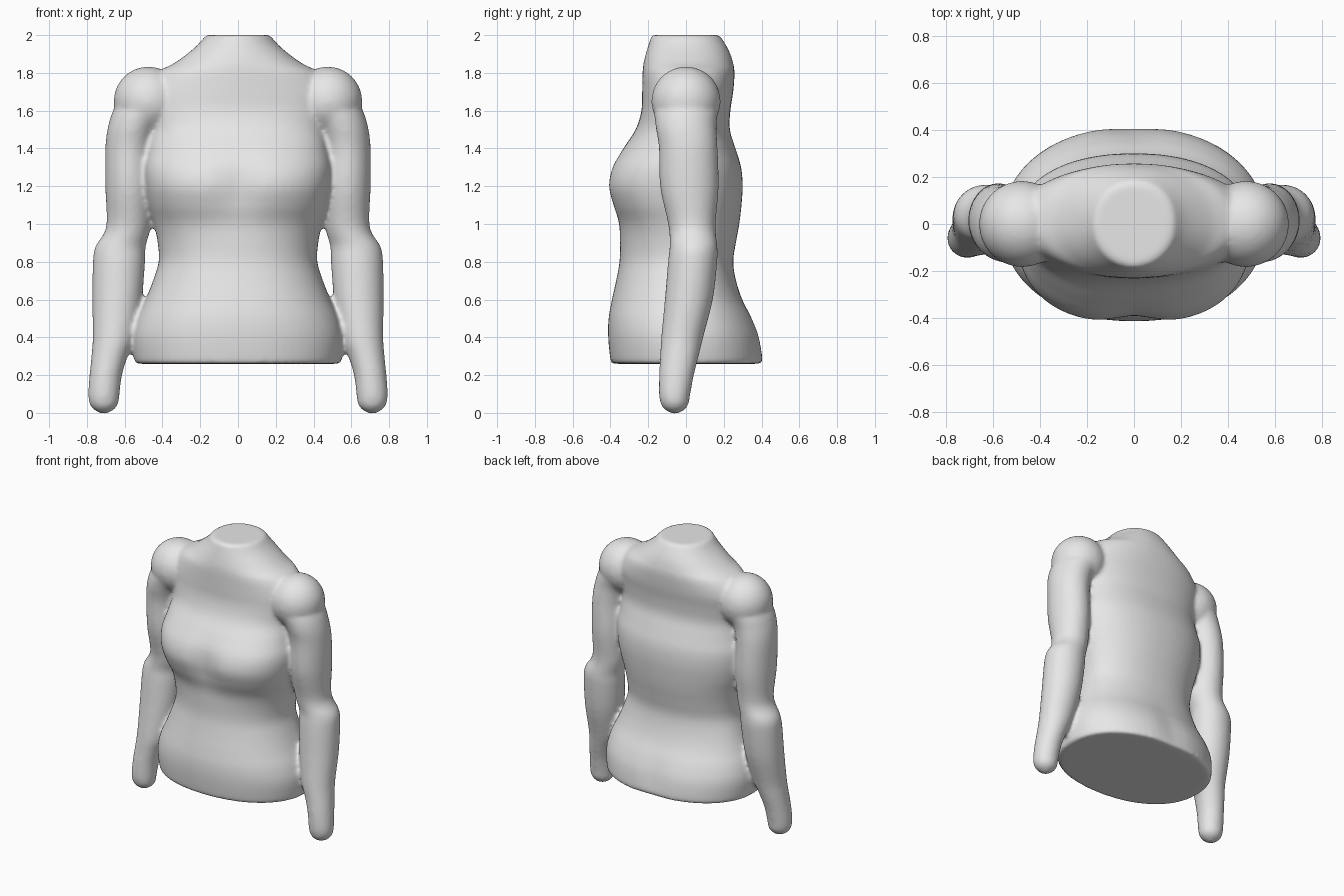
import bpy, bmesh, math

# torso slices: z, half width, front depth, back depth, front squareness
TORSO = [
    (0.26, 0.535, 0.39, 0.40, 2.2), (0.28, 0.548, 0.40, 0.412, 2.2),
    (0.40, 0.558, 0.412, 0.395, 2.2), (0.50, 0.535, 0.41, 0.355, 2.2),
    (0.60, 0.490, 0.392, 0.30, 2.2), (0.70, 0.450, 0.37, 0.265, 2.2),
    (0.80, 0.420, 0.352, 0.25, 2.2), (0.90, 0.425, 0.35, 0.264, 2.2),
    (1.00, 0.445, 0.358, 0.282, 2.3), (1.10, 0.475, 0.395, 0.294, 2.5),
    (1.20, 0.495, 0.42, 0.30, 2.6), (1.30, 0.50, 0.398, 0.292, 2.6),
    (1.40, 0.48, 0.335, 0.262, 2.5), (1.50, 0.47, 0.267, 0.232, 2.3),
    (1.60, 0.49, 0.236, 0.235, 2.2), (1.70, 0.50, 0.232, 0.25, 2.0),
    (1.80, 0.43, 0.23, 0.257, 2.0), (1.85, 0.34, 0.225, 0.25, 2.0),
    (1.90, 0.27, 0.213, 0.235, 2.0), (1.95, 0.212, 0.198, 0.21, 2.0),
    (2.001, 0.168, 0.182, 0.177, 2.0),
]
# arm slices: z, centre x, centre y, half width, half depth
ARM = [
    (-0.004, 0.71, -0.06, 0.015, 0.015), (0.015, 0.71, -0.06, 0.05, 0.05),
    (0.045, 0.71, -0.06, 0.075, 0.073), (0.10, 0.71, -0.06, 0.083, 0.083),
    (0.20, 0.70, -0.05, 0.086, 0.092), (0.30, 0.68, -0.035, 0.096, 0.102),
    (0.40, 0.657, -0.02, 0.112, 0.111), (0.60, 0.64, 0.015, 0.131, 0.127),
    (0.80, 0.63, 0.035, 0.138, 0.13), (0.88, 0.622, 0.04, 0.133, 0.126),
    (0.95, 0.59, 0.035, 0.12, 0.123), (1.02, 0.577, 0.03, 0.118, 0.128),
    (1.20, 0.575, 0.018, 0.127, 0.155), (1.40, 0.575, 0.012, 0.127, 0.155),
    (1.52, 0.55, 0.0, 0.137, 0.161), (1.62, 0.49, 0.0, 0.16, 0.165),
    (1.70, 0.47, 0.0, 0.10, 0.10),
]
SIDES = 64


def resample(rows, steps=5):
    """Smooth curve through the slices."""
    out = []
    for i in range(len(rows) - 1):
        a, b, c, d = (rows[max(0, min(len(rows) - 1, i + k))] for k in (-1, 0, 1, 2))
        for s in range(steps):
            t = s / steps
            out.append([0.5 * (2 * q + (r - p) * t + (2 * p - 5 * q + 4 * r - u) * t * t
                               + (3 * q - p - 3 * r + u) * t ** 3)
                        for p, q, r, u in zip(a, b, c, d)])
    return out + [list(rows[-1])]


def spow(v, e):
    return math.copysign(abs(v) ** e, v)


def bump(v, mid, size):
    return math.exp(-((v - mid) / size) ** 2)


def torso_ring(row):
    z, w, front, back, sq = row
    pts = []
    for i in range(SIDES):
        a = 2 * math.pi * i / SIDES
        c, s = math.cos(a), math.sin(a)
        n = sq if s < 0 else 2.2
        x = w * spow(c, 2 / n)
        y = (front if s < 0 else back) * spow(s, 2 / n)
        # shallow centre dips at the chest and the seat
        if s < 0:
            y += 0.032 * bump(z, 1.2, 0.14) * bump(x, 0, 0.11) * -s
        else:
            y -= 0.014 * bump(z, 0.4, 0.15) * bump(x, 0, 0.1) * s
        pts.append((x, y, z))
    return pts


def arm_ring(row, side):
    z, cx, cy, rx, ry = row
    return [(side * (cx + rx * math.cos(a)), cy + ry * math.sin(a), z)
            for a in (side * 2 * math.pi * i / SIDES for i in range(SIDES))]


def loft(bm, rings):
    loops = [[bm.verts.new(p) for p in ring] for ring in rings]
    for lo, hi in zip(loops, loops[1:]):
        for i in range(SIDES):
            j = (i + 1) % SIDES
            bm.faces.new((lo[i], lo[j], hi[j], hi[i]))
    bm.faces.new(loops[0][::-1])
    bm.faces.new(loops[-1])


bm = bmesh.new()
# torso with neck
loft(bm, [torso_ring(r) for r in resample(TORSO)])
for side in (-1, 1):
    # arm
    loft(bm, [arm_ring(r, side) for r in resample(ARM)])
    # shoulder ball
    ball = bmesh.ops.create_uvsphere(bm, u_segments=40, v_segments=24, radius=0.183)
    bmesh.ops.translate(bm, verts=ball["verts"], vec=(side * 0.475, 0, 1.65))
bmesh.ops.recalc_face_normals(bm, faces=bm.faces)

mesh = bpy.data.meshes.new("upper_body")
bm.to_mesh(mesh)
bm.free()
body = bpy.data.objects.new("upper_body", mesh)
bpy.context.collection.objects.link(body)

# plain grey surface
grey = bpy.data.materials.new("light_grey")
grey.diffuse_color = (0.8, 0.8, 0.8, 1)
mesh.materials.append(grey)

# fuse the parts into one skin and soften the joins
fuse = body.modifiers.new("fuse", 'REMESH')
fuse.mode = 'VOXEL'
fuse.voxel_size = 0.014
fuse.use_smooth_shade = True
soft = body.modifiers.new("soften", 'SMOOTH')
soft.factor = 0.5
soft.iterations = 7
